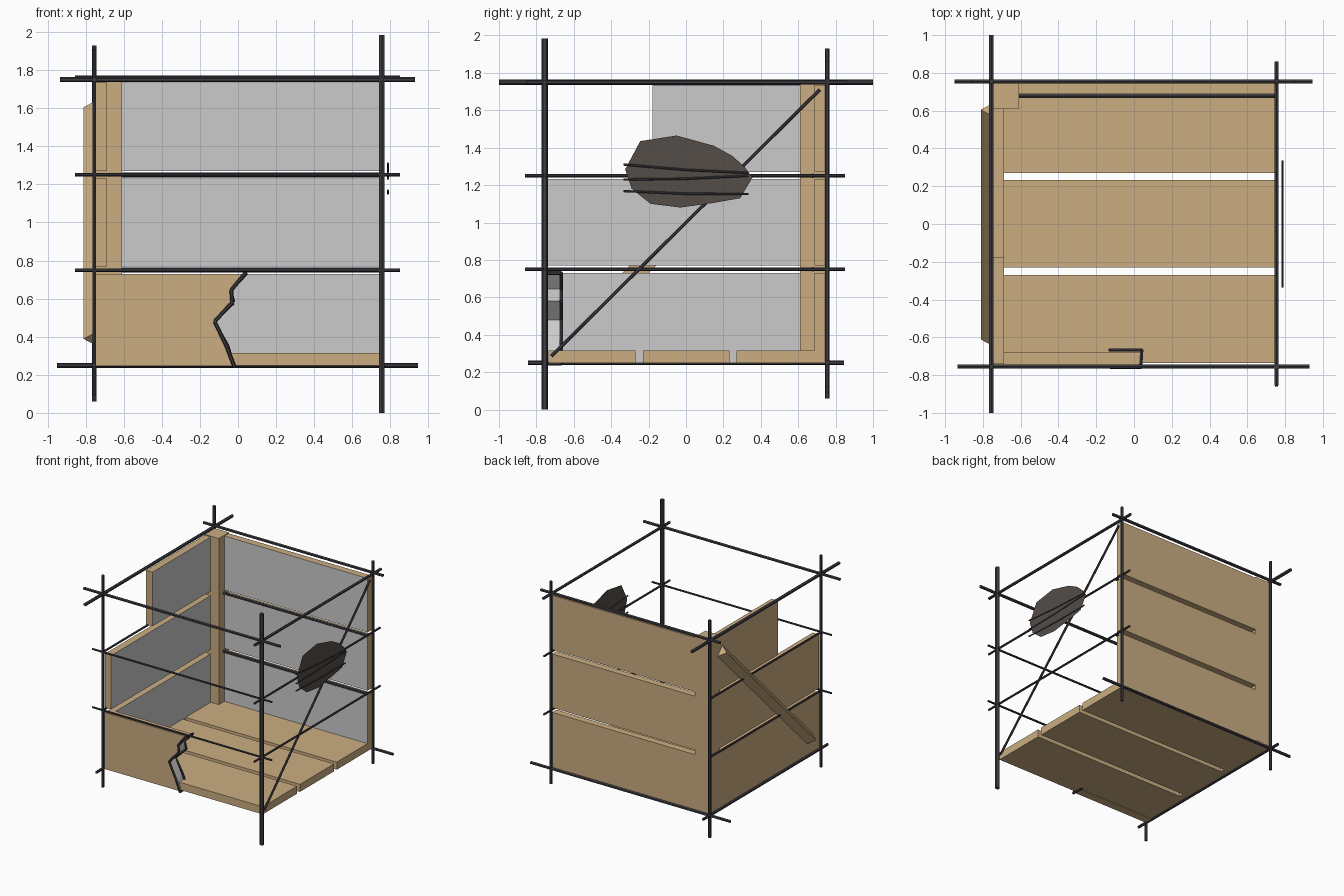
import bpy, bmesh
from mathutils import Vector

if "Cube" in bpy.data.objects:
    bpy.data.objects.remove(bpy.data.objects["Cube"])

def material(name, rgb):
    m = bpy.data.materials.new(name)
    m.diffuse_color = (*rgb, 1)
    m.use_nodes = True
    m.node_tree.nodes["Principled BSDF"].inputs["Base Color"].default_value = m.diffuse_color
    return m

WOOD = material("wood", (0.60, 0.42, 0.22))
GREY = material("inner_grey", (0.55, 0.55, 0.53))
INK = material("dark_line", (0.045, 0.045, 0.055))
SMUDGE = material("smudge_brown", (0.09, 0.075, 0.065))

def finish(name, bm, *mats):
    bmesh.ops.recalc_face_normals(bm, faces=bm.faces)
    me = bpy.data.meshes.new(name)
    bm.to_mesh(me)
    bm.free()
    for m in mats:
        me.materials.append(m)
    ob = bpy.data.objects.new(name, me)
    bpy.context.collection.objects.link(ob)
    return ob

def add_rod(bm, a, b, r, sides=6):
    a, b = Vector(a), Vector(b)
    mat = (b - a).to_track_quat('Z', 'Y').to_matrix().to_4x4()
    mat.translation = (a + b) / 2
    bmesh.ops.create_cone(bm, cap_ends=True, segments=sides, radius1=r, radius2=r,
                          depth=(b - a).length, matrix=mat)

def rod(name, a, b, r):
    bm = bmesh.new()
    add_rod(bm, a, b, r)
    return finish(name, bm, INK)

def polyline(name, pts, r):
    bm = bmesh.new()
    for a, b in zip(pts, pts[1:]):
        add_rod(bm, a, b, r)
    return finish(name, bm, INK)

def plank(name, lo, hi, inner=None):
    """Box between two corners; the side facing `inner` is grey."""
    bm = bmesh.new()
    bmesh.ops.create_cube(bm, size=1)
    lo, hi = Vector(lo), Vector(hi)
    for v in bm.verts:
        v.co = (lo + hi) / 2 + v.co * (hi - lo)
    bm.normal_update()
    for f in bm.faces:
        if inner and f.normal.dot(Vector(inner)) > 0.9:
            f.material_index = 1
    return finish(name, bm, WOOD, GREY)

def prism(name, pts, offset, *mats):
    bm = bmesh.new()
    n = len(pts)
    a = [bm.verts.new(p) for p in pts]
    b = [bm.verts.new(Vector(p) + Vector(offset)) for p in pts]
    bm.faces.new(a)
    bm.faces.new(b[::-1])
    for i in range(n):
        bm.faces.new((a[i], b[i], b[(i + 1) % n], a[(i + 1) % n]))
    return finish(name, bm, *mats)

E = 0.755  # half-width of the drawn frame

# Upright frame lines, each overshooting differently
for name, x, y, z0, z1, r in (
        ("front_right_upright", E, -E, 0, 1.985, 0.018),
        ("front_left_upright", -E, -E, 0.09, 1.91, 0.012),
        ("back_right_upright", E, E, 0.12, 1.86, 0.012),
        ("back_left_upright", -E, E, 0.06, 1.93, 0.013)):
    rod(name, (x, y, z0), (x, y, z1), r)

# Main horizontal frame lines
for name, y, z, x0, x1, r in (
        ("front_top_line", -E, 1.75, -0.935, 0.93, 0.013),
        ("back_top_line", E, 1.76, -0.855, 0.85, 0.013),
        ("back_bottom_line", E, 0.25, -0.95, 0.945, 0.013),
        ("front_upper_line", -E, 1.25, -0.855, 0.85, 0.009),
        ("front_lower_line", -E, 0.75, -0.855, 0.85, 0.009),
        ("back_upper_gap_line", 0.677, 1.25, -0.61, 0.75, 0.013),
        ("back_lower_gap_line", 0.677, 0.75, -0.61, 0.75, 0.013)):
    rod(name, (x0, y, z), (x1, y, z), r)
for name, x, z, y0, y1, r in (
        ("left_top_line", -E, 1.75, -1, 1, 0.014),
        ("right_top_line", E, 1.75, -0.855, 0.86, 0.012),
        ("left_bottom_line", -E, 0.25, -0.845, 0.845, 0.012),
        ("right_upper_line", E, 1.25, -0.86, 0.85, 0.009),
        ("right_lower_line", E, 0.75, -0.86, 0.85, 0.009),
        ("left_upper_line", -E, 1.25, -0.75, 0.75, 0.009),
        ("left_lower_line", -E, 0.75, -0.75, 0.75, 0.009)):
    rod(name, (x, y0, z), (x, y1, z), r)
rod("right_diagonal_line", (E, -0.72, 0.285), (E, 0.715, 1.71), 0.009)

# Floor planks
for i, (y0, y1) in enumerate(((-0.735, -0.27), (-0.23, 0.232), (0.27, 0.745))):
    plank(f"floor_plank_{i}", (-0.745, y0, 0.25), (0.75, y1, 0.315))

# Back and left wall planks, with the top left one cut short
for i, (z0, z1) in enumerate(((0.25, 0.73), (0.77, 1.232), (1.27, 1.735))):
    plank(f"back_plank_{i}", (-0.74, 0.687, z0), (0.75, 0.747, z1), (0, -1, 0))
    plank(f"left_plank_{i}", (-0.747, -0.18 if i == 2 else -0.74, z0),
          (-0.687, 0.74, z1), (1, 0, 0))

# Corner post
plank("corner_post", (-0.748, 0.61, 0.28), (-0.61, 0.748, 1.743))

# Broken front plank with grey broken end, and dark outlines along the break
crack = [(0.035, 0.73), (-0.035, 0.645), (-0.03, 0.58), (-0.122, 0.48),
         (-0.06, 0.35), (-0.02, 0.245)]
front = prism("broken_front_plank",
              [(-0.747, -0.747, 0.73)] + [(x, -0.747, z) for x, z in crack]
              + [(-0.747, -0.747, 0.245)], (0, 0.07, 0), WOOD, GREY)
for p in front.data.polygons:
    c = p.center
    if -0.13 < c.x and abs(p.normal.y) < 0.1 and 0.26 < c.z < 0.72:
        p.material_index = 1
outer = [(x, -0.76, z) for x, z in crack]
inner = [(x + 0.006 * (-1) ** i, -0.667, z) for i, (x, z) in enumerate(crack)]
polyline("break_outline", outer + inner[::-1] + outer[:1], 0.01)

# Ridged diagonal brace outside the left wall
d = Vector((0, -1, -1)).normalized()
w = Vector((0, -1, 1)).normalized() * 0.05
top = Vector((-0.745, 0.605, 1.605))
prism("left_brace", [top + w, top - w, top + Vector((-0.066, 0, 0))],
      d * 1.72, WOOD)

# Flat smudge on the right side with three hatch strokes
bm = bmesh.new()
bm.faces.new([bm.verts.new((0.786, y, z)) for y, z in (
    (-0.325, 1.285), (-0.245, 1.435), (-0.05, 1.465), (0.15, 1.41), (0.25, 1.355),
    (0.315, 1.295), (0.355, 1.24), (0.29, 1.13), (0.15, 1.105), (-0.03, 1.08),
    (-0.19, 1.10), (-0.29, 1.18))])
finish("smudge", bm, SMUDGE)
for i, (z0, z1) in enumerate(((1.31, 1.265), (1.23, 1.25), (1.168, 1.152))):
    pts = [(0.787, -0.335, z0), (0.787, 0, (z0 + z1) / 2 - 0.006), (0.787, 0.335, z1)]
    polyline(f"smudge_stroke_{i}", pts, 0.006)
